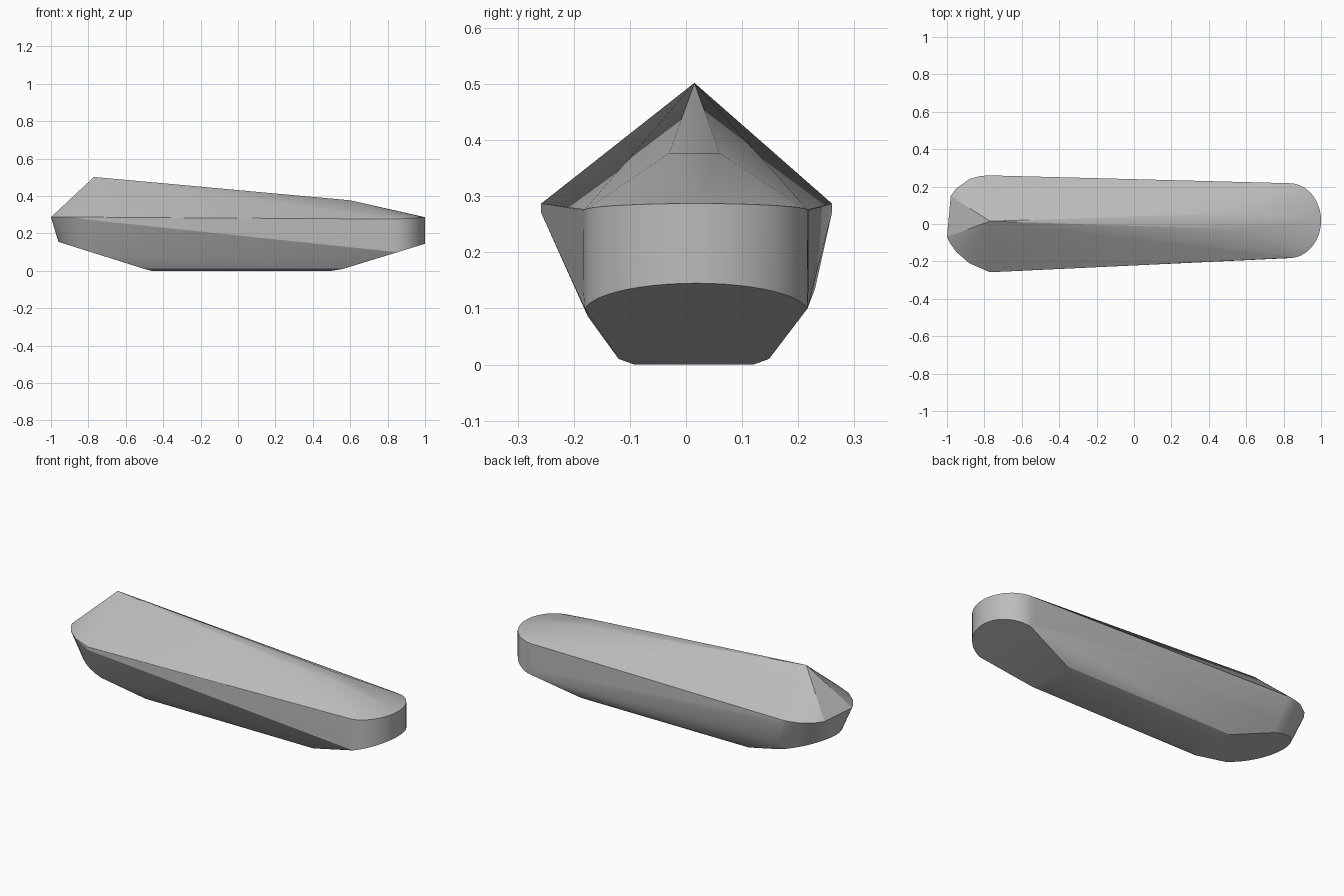
import bpy, bmesh, math

cube = bpy.data.objects.get("Cube")
if cube:
    bpy.data.objects.remove(cube, do_unlink=True)

grey = bpy.data.materials.new("plain grey")
grey.use_nodes = True
colour = (0.5, 0.5, 0.5, 1)
grey.diffuse_color = colour
grey.node_tree.nodes["Principled BSDF"].inputs["Base Color"].default_value = colour


def arc(cx, cy, rx, ry, start, end, steps):
    """Points along an elliptical arc, angles in degrees."""
    angles = [math.radians(start + (end - start) * i / steps) for i in range(steps + 1)]
    return [(cx + rx * math.cos(a), cy + ry * math.sin(a)) for a in angles]


points = []

# Roof: sharp peak and short ridge end
points += [(-0.77, 0.015, 0.502), (0.6, -0.03, 0.377), (0.6, 0.06, 0.377)]

# Rim at the wide end
rim = [(-0.77, -0.258), (-0.88, -0.21), (-0.95, -0.15), (-0.985, -0.1), (-1, -0.07),
       (-0.98, 0.15), (-0.95, 0.19), (-0.88, 0.24), (-0.83, 0.255), (-0.78, 0.26)]
points += [(x, y, 0.287) for x, y in rim]
points += [(-0.77, -0.258, 0.27), (-0.78, 0.26, 0.27)]

# Rounded narrow end: upright wall cut off by a sloping underside
for x, y in arc(0.83, 0.018, 0.17, 0.2, -90, 90, 24):
    points.append((x, y, 0.275 + 0.012 * (x - 0.83) / 0.17))
    if x > 0.85:
        points.append((x, y, 0.145 - 0.307 * (1 - x)))
points += [(0.82, -0.183, 0.13), (0.82, 0.218, 0.13)]

# Rounded lower edge of the wide end, on its own sloping plane
for x, y in arc(-0.74, 0.015, 0.22, 0.19, 90, 270, 16):
    points.append((x, y, 0.155 - 0.315 * (x + 0.96)))
points.append((-0.74, 0.23, 0.135))

# Flat base with a narrow bevel
for x in (-0.5, 0.56):
    points += [(x, -0.12, 0.01), (x, 0.148, 0.01)]
for x in (-0.46, 0.5):
    points += [(x, -0.092, 0), (x, 0.12, 0)]

# Faceted body as one convex shell
bm = bmesh.new()
for p in points:
    bm.verts.new(p)
result = bmesh.ops.convex_hull(bm, input=bm.verts)
loose = [v for v in bm.verts if not v.link_faces]
bmesh.ops.delete(bm, geom=loose, context='VERTS')
bmesh.ops.dissolve_limit(bm, angle_limit=math.radians(0.5), verts=bm.verts, edges=bm.edges)
bmesh.ops.recalc_face_normals(bm, faces=bm.faces)
mesh = bpy.data.meshes.new("body")
bm.to_mesh(mesh)
bm.free()
body = bpy.data.objects.new("body", mesh)
bpy.context.collection.objects.link(body)
mesh.materials.append(grey)

bpy.ops.object.select_all(action='DESELECT')
body.select_set(True)
bpy.context.view_layer.objects.active = body
bpy.ops.object.shade_smooth_by_angle(angle=math.radians(20))
